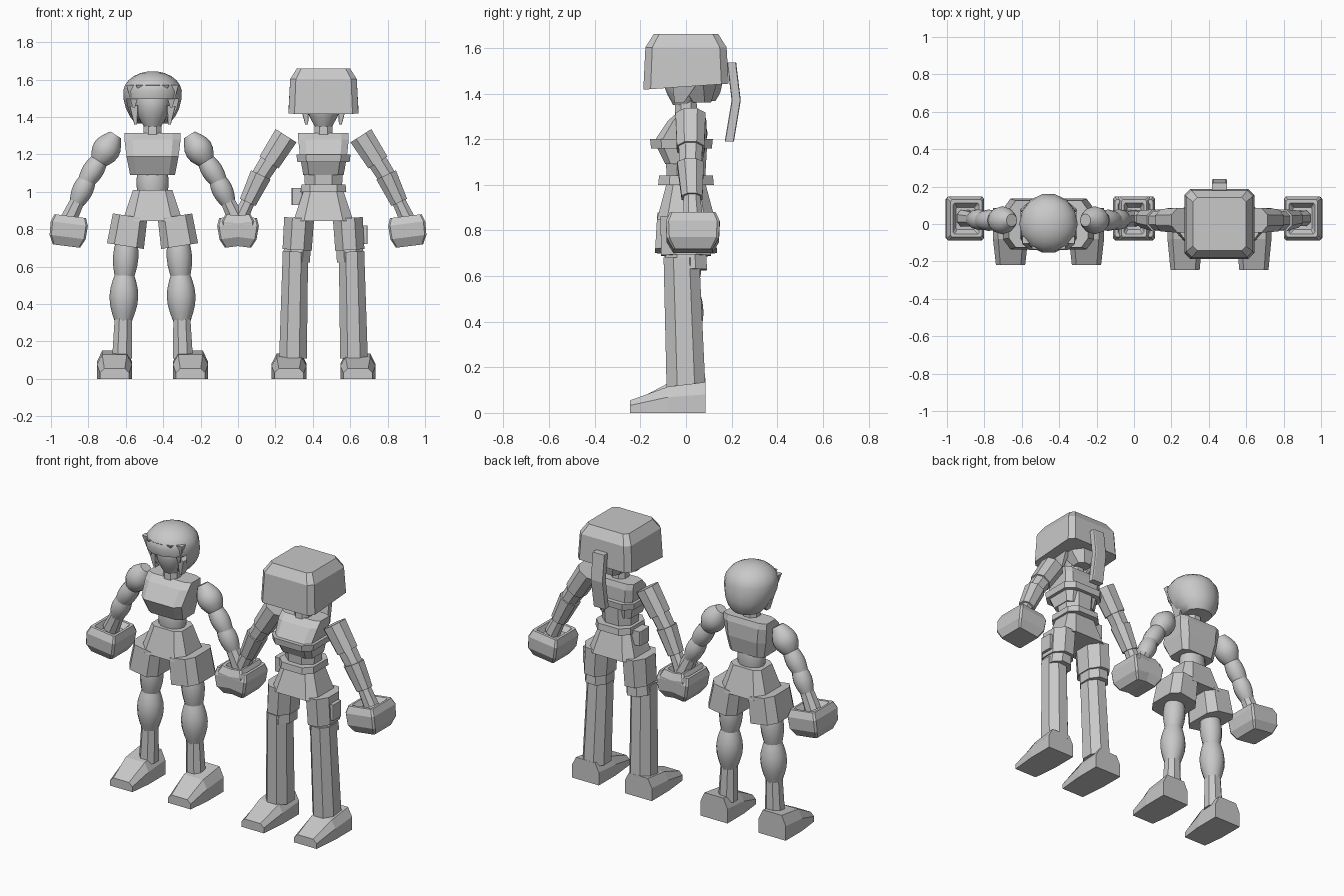
import bpy, bmesh
from math import sin, cos, pi, radians
from mathutils import Vector

if "Cube" in bpy.data.objects:
    bpy.data.objects.remove(bpy.data.objects["Cube"])

shade = .58
grey = bpy.data.materials.new("plain grey")
grey.use_nodes = True
grey.diffuse_color = (shade, shade, shade, 1)
grey.node_tree.nodes["Principled BSDF"].inputs["Base Color"].default_value = grey.diffuse_color


def skin(name, rings, smooth=False, drop=None):
    """Join rings of points with quads, cap both ends, then remove dropped faces."""
    bm = bmesh.new()
    rows = [[bm.verts.new(point) for point in ring] for ring in rings]
    count = len(rows[0])
    for lower, upper in zip(rows, rows[1:]):
        for i in range(count):
            j = (i + 1) % count
            bm.faces.new((lower[i], lower[j], upper[j], upper[i]))
    bm.faces.new(rows[0])
    bm.faces.new(rows[-1])
    bmesh.ops.recalc_face_normals(bm, faces=bm.faces)
    if drop:
        unwanted = [face for face in bm.faces if drop(face.calc_center_median())]
        bmesh.ops.delete(bm, geom=unwanted, context="FACES")
    mesh = bpy.data.meshes.new(name)
    bm.to_mesh(mesh)
    bm.free()
    mesh.materials.append(grey)
    if smooth:
        mesh.shade_smooth()
        mesh.set_sharp_from_angle(angle=radians(50))
    obj = bpy.data.objects.new(name, mesh)
    bpy.context.collection.objects.link(obj)
    return obj


def box(cut):
    """Unit square section with cut corners."""
    k = 1 - cut
    return [(1, -k), (1, k), (k, 1), (-k, 1), (-1, k), (-1, -k), (-k, -1), (k, -1)]


def circle(sides):
    angles = [2 * pi * i / sides for i in range(sides)]
    return [(cos(angle), sin(angle)) for angle in angles]


def taper(start, end):
    return [(0, start), (1, end)]


def swell(radius, ends):
    """Rounded profile that narrows to a fraction of its radius at both ends."""
    steps = [i / 6 for i in range(7)]
    return [(t, radius * (ends + (1 - ends) * sin(pi * t))) for t in steps]


def part(bone, start, end):
    """The stretch of a bone between two fractions of its length."""
    return bone[0].lerp(bone[1], start), bone[0].lerp(bone[1], end)


def bone(start, end):
    return Vector(start), Vector(end)


def upright(z_start, z_end, x=0, y=0):
    return bone((x, y, z_start), (x, y, z_end))


def limb(name, centre, path, stations, section, side=1, depth=1, smooth=False):
    """Sections set square to a bone, at (fraction, radius) stations."""
    along = (path[1] - path[0]).normalized()
    across = Vector((-along.z, 0, along.x))
    rings = []
    for t, radius in stations:
        middle = path[0].lerp(path[1], t)
        points = [middle + across * u * radius + Vector((0, v * radius * depth, 0)) for u, v in section]
        rings.append([(centre + side * p.x, p.y, p.z) for p in points])
    return skin(name, rings, smooth)


def chest(name, centre, width):
    """Chest that leans out to the front and narrows at the waist."""
    rings = []
    for z, scale, front, back in ((1.09, .8, -.09, .07), (1.19, .93, -.14, .09),
                                  (1.28, 1, -.08, .09), (1.315, 1, -.04, .08)):
        middle, half = (front + back) / 2, (back - front) / 2
        rings.append([(centre + u * width * scale, middle + v * half, z) for u, v in box(.28)])
    skin(name, rings)


def boot(name, centre, side, offset, toe, top):
    """Bevelled block that slopes down to a narrower toe."""
    rings = []
    for y, w, h in ((.085, .094, top), (-.08, .094, top * .85), (toe, .078, .055)):
        outline = ((-w, 0), (w, 0), (w, h * .6), (w * .7, h), (-w * .7, h), (-w, h * .6))
        rings.append([(centre + side * (offset + x), y, z) for x, z in outline])
    skin(name, rings)


BOY, GIRL = -.457, .457
FIGURES = (("boy", BOY), ("girl", GIRL))
SIDES = (("left", 1), ("right", -1))
ROUND, OCTAGON, BLOCK = circle(12), box(.55), box(.15)

# Joints shared by both figures
SHOULDER, ELBOW, WRIST = (.2, .02, 1.3), (.34, .02, 1.08), (.44, .03, .87)
HIP, KNEE, ANKLE = (.13, 0, .86), (.15, 0, .55), (.163, 0, .11)
upper_arm, lower_arm = bone(SHOULDER, ELBOW), bone(ELBOW, WRIST)
thigh, shin = bone(HIP, KNEE), bone(KNEE, ANKLE)
hand = bone(WRIST, (.46, .03, .71))

# Head, neck, hips and hands of both figures
for who, centre in FIGURES:
    limb(who + "_head", centre, upright(1.35, 1.6, y=-.01), swell(.093, .5), ROUND, smooth=True)
    limb(who + "_neck", centre, upright(1.29, 1.4), taper(.05, .045), OCTAGON)
    limb(who + "_hips", centre, upright(1.01, .845), taper(.105, .16), box(.35), depth=.8)
    for label, side in SIDES:
        name = f"{who}_{label}_"
        limb(name + "lock", centre, bone((.1, 0, 1.46), (.09, -.03, 1.36)), taper(.025, .008),
             BLOCK, side, depth=2.5)
        # Hollow cuff at the wrist
        limb(name + "glove", centre, hand, ((1, .073), (.7, .097), (.25, .1), (0, .085), (0, .07), (.2, .05)),
             box(.1), side, depth=1.18)

# Boy hair: dome, longer below its widest ring, open at the face
rings = []
for degrees in range(-55, 90, 15):
    height, reach = sin(radians(degrees)), .157 * cos(radians(degrees))
    z = 1.53 + height * (.115 if height > 0 else .2)
    back = max(0, -height) * .05
    rings.append([(BOY + u * reach, back + v * reach, z) for u, v in circle(14)])
skin("boy_hair", rings, True, lambda c: c.z < 1.51 and c.y < -.035 and abs(c.x - BOY) < .115)

# Boy fringe: pointed tufts, longer towards the temples
for i in range(-2, 3):
    x, y = i * .05, -.125 + i * i * .01
    tip = 1.53 - i * i * .02
    limb(f"boy_fringe_{i + 3}", BOY, bone((x, y, 1.57), (x, y + .01, tip)), taper(.04, .006), BLOCK, depth=.5)

# Girl hat with its hem raised at the back
hat = limb("girl_hat", GIRL, upright(1.43, 1.66), ((0, .187), (.75, .178), (1, .142)), box(.17))
for vertex in hat.data.vertices:
    if vertex.co.z < 1.5:
        vertex.co.z += vertex.co.y * .07

# Girl hair and ponytail
limb("girl_hair", GIRL, bone((0, .06, 1.36), (0, .02, 1.46)), taper(.05, .12), OCTAGON)
rings = []
for y, z in ((.2, 1.535), (.22, 1.37), (.19, 1.19)):
    rings.append([(GIRL + u * .04, y + v * .02, z) for u, v in BLOCK])
skin("girl_ponytail", rings)

# Trunks
chest("boy_chest", BOY, .15)
chest("girl_chest", GIRL, .135)
limb("boy_waist", BOY, upright(1.12, .98), swell(.086, .9), ROUND, depth=.8, smooth=True)
limb("girl_waist", GIRL, upright(1.16, 1), taper(.108, .097), OCTAGON, depth=.85)

# Girl jacket hem, belt and pouches
limb("girl_jacket_hem", GIRL, upright(1.16, 1.2, y=-.02), taper(.14, .145), box(.35), depth=.95)
limb("girl_belt", GIRL, upright(1, 1.04), taper(.122, .118), box(.4))
limb("girl_hip_pouch", GIRL, upright(.93, 1.02, x=-.14), taper(.03, .03), BLOCK, depth=1.6)
limb("girl_thigh_pouch", GIRL, upright(.72, .82, x=.215), taper(.02, .02), BLOCK, depth=2)

for label, side in SIDES:
    # Boy arm
    name = f"boy_{label}_"
    limb(name + "shoulder", BOY, part(upper_arm, -.02, .7), swell(.075, .45), ROUND, side, smooth=True)
    limb(name + "upper_arm", BOY, part(upper_arm, .55, 1.15), swell(.057, .75), ROUND, side, smooth=True)
    limb(name + "forearm", BOY, part(lower_arm, -.05, .7), swell(.056, .65), ROUND, side, smooth=True)
    limb(name + "wrist", BOY, part(lower_arm, .5, 1.1), taper(.036, .045), OCTAGON, side)
    # Boy leg
    limb(name + "shorts_leg", BOY, bone((.12, 0, .87), (.145, 0, .71)), taper(.093, .1), box(.4), side, depth=1.35)
    limb(name + "thigh", BOY, part(thigh, .25, 1.1), swell(.068, .65), ROUND, side, smooth=True)
    limb(name + "calf", BOY, part(shin, -.05, .55), swell(.077, .6), ROUND, side, smooth=True)
    limb(name + "ankle", BOY, part(shin, .47, 1), taper(.045, .053), OCTAGON, side)
    boot(name + "boot", BOY, side, .203, -.22, .152)

    # Girl arm
    name = f"girl_{label}_"
    limb(name + "shoulder", GIRL, part(upper_arm, 0, .65), taper(.066, .06), OCTAGON, side)
    limb(name + "upper_arm", GIRL, part(upper_arm, .55, 1.1), taper(.053, .048), OCTAGON, side)
    limb(name + "forearm", GIRL, part(lower_arm, -.05, .65), taper(.058, .046), OCTAGON, side)
    limb(name + "wrist", GIRL, part(lower_arm, .55, 1.1), taper(.035, .042), OCTAGON, side)
    # Girl leg
    limb(name + "thigh", GIRL, part(thigh, 0, .55), taper(.08, .078), OCTAGON, side, depth=1.4)
    limb(name + "knee", GIRL, part(thigh, .5, .75), taper(.07, .074), OCTAGON, side, depth=1.25)
    limb(name + "lower_leg", GIRL, bone((.15, -.02, .68), ANKLE), taper(.068, .074), OCTAGON, side, depth=1.15)
    boot(name + "boot", GIRL, side, .184, -.245, .135)
